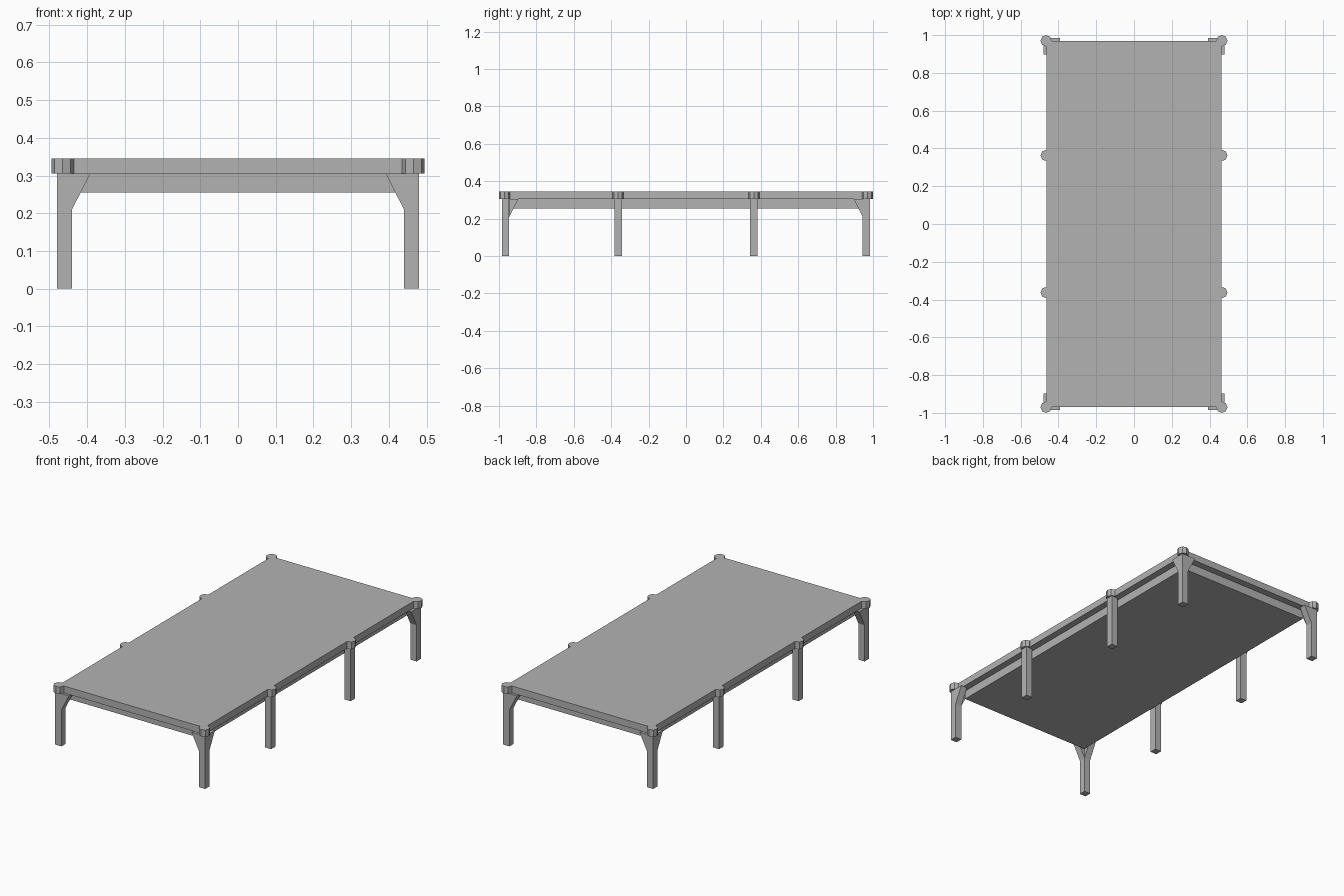
import bpy, bmesh, math
from mathutils import Matrix, Vector

if "Cube" in bpy.data.objects:
    bpy.data.objects.remove(bpy.data.objects["Cube"])

grey = bpy.data.materials.new("plain grey")
grey.diffuse_color = (0.45, 0.45, 0.45, 1)
grey.use_nodes = True
grey.node_tree.nodes["Principled BSDF"].inputs["Base Color"].default_value = grey.diffuse_color


def finish(name, bm):
    bmesh.ops.recalc_face_normals(bm, faces=bm.faces)
    me = bpy.data.meshes.new(name)
    bm.to_mesh(me)
    bm.free()
    me.materials.append(grey)
    ob = bpy.data.objects.new(name, me)
    bpy.context.collection.objects.link(ob)


def box(name, lo, hi):
    lo, hi = Vector(lo), Vector(hi)
    bm = bmesh.new()
    m = Matrix.Translation((lo + hi) / 2) @ Matrix.Diagonal((*(hi - lo), 1))
    bmesh.ops.create_cube(bm, size=1, matrix=m)
    finish(name, bm)


def prism(name, points, offset):
    """Extrude a flat polygon along an offset."""
    bm = bmesh.new()
    f = bm.faces.new([bm.verts.new(p) for p in points])
    r = bmesh.ops.extrude_face_region(bm, geom=[f], use_keep_orig=True)
    verts = [v for v in r["geom"] if isinstance(v, bmesh.types.BMVert)]
    bmesh.ops.translate(bm, verts=verts, vec=offset)
    finish(name, bm)


def cap(name, x, y):
    bm = bmesh.new()
    bmesh.ops.create_cone(bm, cap_ends=True, segments=8, radius1=0.03, radius2=0.03,
                          depth=0.04, matrix=Matrix.Translation((x, y, 0.325)))
    finish(name, bm)


# table top and the solid recessed panel beneath it
box("table_top", (-0.464, -0.97, 0.305), (0.464, 0.97, 0.345))
box("under_panel", (-0.425, -0.93, 0.255), (0.425, 0.93, 0.305))

# four legs per side, each with an octagonal cap
for sx, side in ((-1, "left"), (1, "right")):
    for y, cy, place in ((-0.965, -0.97, "front"), (-0.363, -0.363, "mid_front"),
                         (0.363, 0.363, "mid_back"), (0.965, 0.97, "back")):
        x = sx * 0.46
        box(f"{place}_{side}_leg", (x - 0.02, y - 0.02, 0), (x + 0.02, y + 0.02, 0.305))
        cap(f"{place}_{side}_cap", sx * 0.465, cy)

    # angled corner braces in both directions
    for sy, end in ((-1, "front"), (1, "back")):
        yo, xo = sy * 0.985, sx * 0.48
        prism(f"{end}_{side}_cross_brace",
              [(sx * 0.44, yo, 0.21), (sx * 0.392, yo, 0.305), (sx * 0.44, yo, 0.305)],
              (0, -sy * 0.04, 0))
        prism(f"{end}_{side}_long_brace",
              [(xo, sy * 0.945, 0.21), (xo, sy * 0.897, 0.305), (xo, sy * 0.945, 0.305)],
              (-sx * 0.04, 0, 0))
